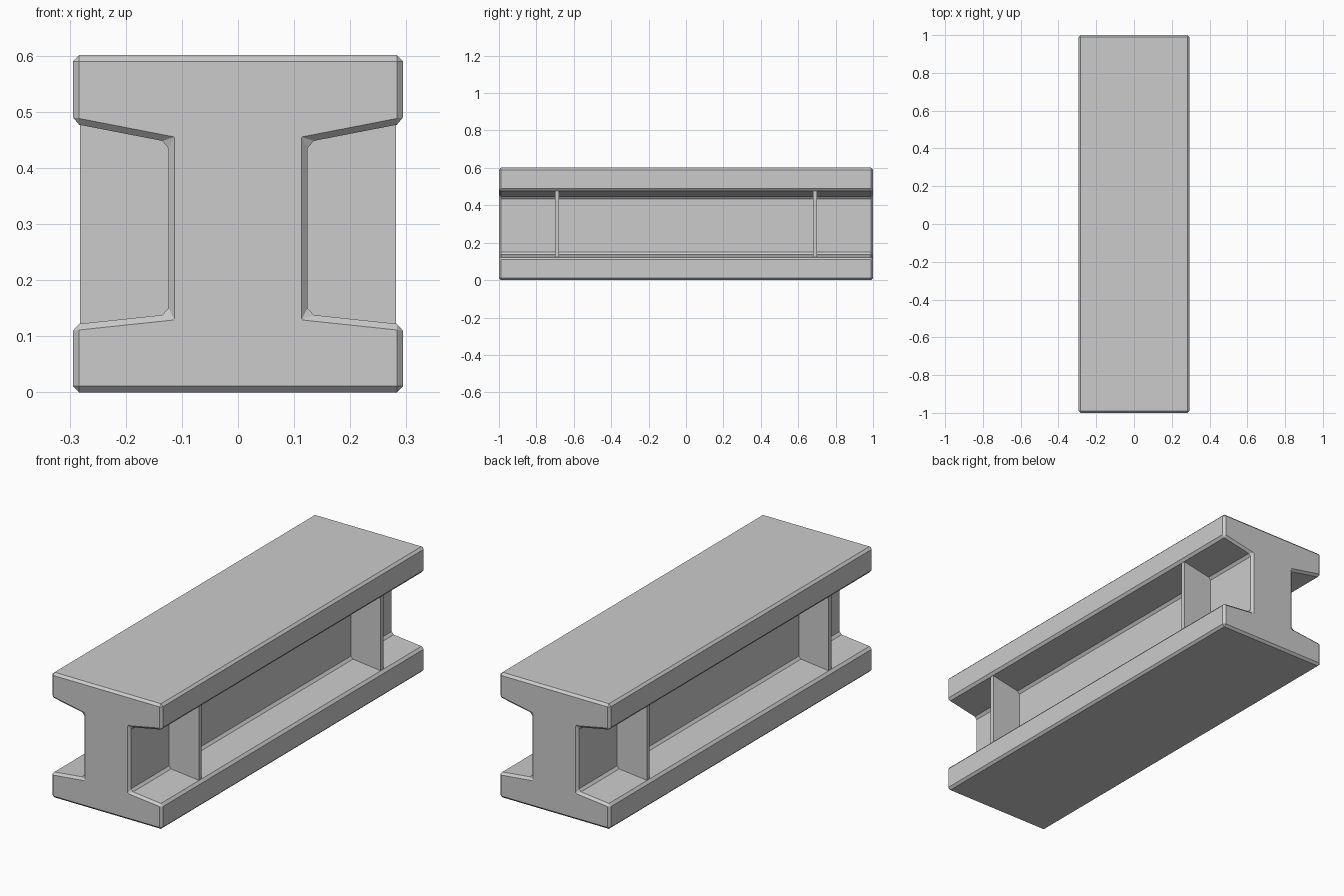
import bpy, bmesh

if "Cube" in bpy.data.objects:
    bpy.data.objects.remove(bpy.data.objects["Cube"])

HALF_LEN = 1.0
CHAMFER = 0.011

# Right half of the girder cross-section (x, z), bottom to top
half = [(0.294, 0.0), (0.294, 0.121), (0.124, 0.139),
        (0.124, 0.446), (0.294, 0.479), (0.294, 0.601)]
profile = half + [(-x, z) for x, z in reversed(half)]


def make_object(name, bm):
    bmesh.ops.recalc_face_normals(bm, faces=bm.faces)
    mesh = bpy.data.meshes.new(name)
    bm.to_mesh(mesh)
    bm.free()
    obj = bpy.data.objects.new(name, mesh)
    bpy.context.collection.objects.link(obj)
    return obj


# Girder: extruded I-profile with a flat chamfer on every edge
bm = bmesh.new()
end = bm.faces.new([bm.verts.new((x, -HALF_LEN, z)) for x, z in profile])
ext = bmesh.ops.extrude_face_region(bm, geom=[end], use_keep_orig=True)
moved = [v for v in ext["geom"] if isinstance(v, bmesh.types.BMVert)]
bmesh.ops.translate(bm, verts=moved, vec=(0, 2 * HALF_LEN, 0))
girder = make_object("girder", bm)
bevel = girder.modifiers.new("chamfer", 'BEVEL')
bevel.width = CHAMFER
bevel.segments = 1
bevel.limit_method = 'ANGLE'

# Stiffener plates crossing the web near both ends
for name, y in (("front_stiffener", -0.69), ("back_stiffener", 0.69)):
    bm = bmesh.new()
    bmesh.ops.create_cube(bm, size=1)
    bmesh.ops.scale(bm, verts=bm.verts, vec=(0.564, 0.02, 0.357))
    plate = make_object(name, bm)
    plate.location = (0, y, 0.2995)
